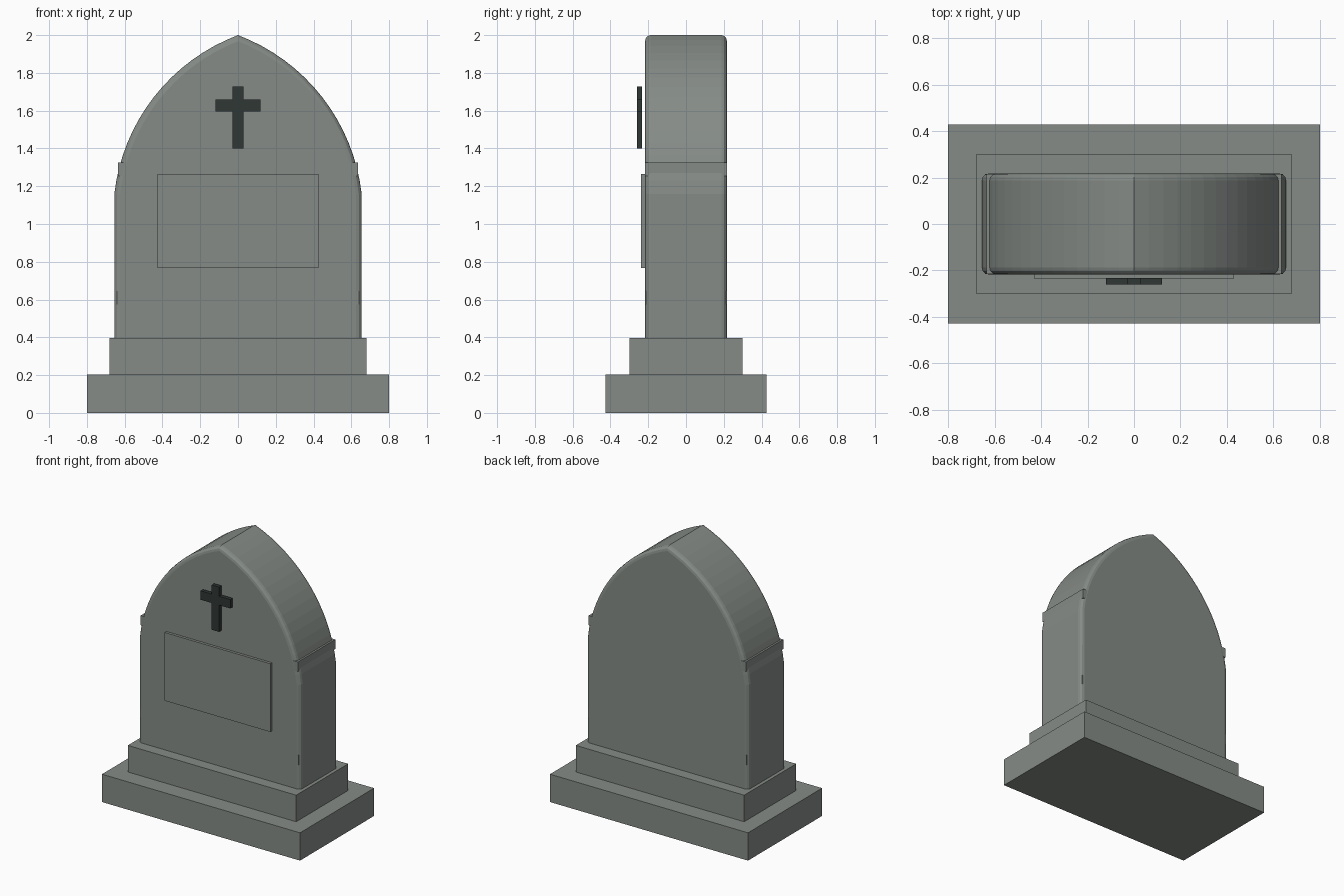
import bpy, bmesh, math

if "Cube" in bpy.data.objects:
    bpy.data.objects.remove(bpy.data.objects["Cube"])


def material(name, rgb):
    m = bpy.data.materials.new(name)
    m.diffuse_color = (*rgb, 1)
    m.use_nodes = True
    m.node_tree.nodes["Principled BSDF"].inputs["Base Color"].default_value = m.diffuse_color
    return m


stone = material("grey stone", (0.235, 0.26, 0.24))
iron = material("dark iron", (0.028, 0.038, 0.036))


def prism(name, outline, y0, y1, mat):
    """Extrude an x-z outline from y0 to y1."""
    bm = bmesh.new()
    front = [bm.verts.new((x, y0, z)) for x, z in outline]
    back = [bm.verts.new((x, y1, z)) for x, z in outline]
    bm.faces.new(front)
    bm.faces.new(back[::-1])
    n = len(outline)
    for i in range(n):
        j = (i + 1) % n
        bm.faces.new((front[j], front[i], back[i], back[j]))
    bmesh.ops.recalc_face_normals(bm, faces=bm.faces)
    mesh = bpy.data.meshes.new(name)
    bm.to_mesh(mesh)
    bm.free()
    mesh.materials.append(mat)
    ob = bpy.data.objects.new(name, mesh)
    bpy.context.collection.objects.link(ob)
    return ob


def block(name, half_x, y0, y1, z0, z1, mat=stone):
    return prism(name, [(-half_x, z0), (half_x, z0), (half_x, z1), (-half_x, z1)], y0, y1, mat)


# Stepped base
block("base", 0.80, -0.427, 0.427, 0, 0.203)
block("plinth", 0.68, -0.30, 0.30, 0.203, 0.397)

# Pointed-arch slab with softened front and back rims
cx, cz, r = -0.359, 1.045, 1.02
a0 = math.asin((1.16 - cz) / r)
a1 = math.acos(-cx / r)
steps = 16
arc = [(cx + r * math.cos(a0 + (a1 - a0) * i / steps),
        cz + r * math.sin(a0 + (a1 - a0) * i / steps)) for i in range(steps)]
right = [(0.655, 0.397)] + arc
outline = right + [(0, 2.0)] + [(-x, z) for x, z in reversed(right)]
slab = prism("headstone_slab", outline, -0.217, 0.217, stone)
weights = slab.data.attributes.new("bevel_weight_edge", 'FLOAT', 'EDGE')
for e in slab.data.edges:
    a, b = (slab.data.vertices[v].co for v in e.vertices)
    if abs(a.y - b.y) < 1e-4 and max(a.z, b.z) > 0.4:
        weights.data[e.index].value = 1
bevel = slab.modifiers.new("rim", 'BEVEL')
bevel.limit_method = 'WEIGHT'
bevel.width = 0.03
bevel.segments = 3

# Side bands, barely proud of the softened corners
block("upper_band", 0.635, -0.216, 0.216, 1.255, 1.325)
block("lower_band", 0.64, -0.216, 0.216, 0.575, 0.645)

# Raised inscription panel
block("panel", 0.427, -0.237, -0.21, 0.767, 1.265)

# Cross as one outline, mirrored about its centre
half = [(0.03, 1.40), (0.03, 1.595), (0.12, 1.595), (0.12, 1.66), (0.03, 1.66), (0.03, 1.727)]
prism("cross", half + [(-x, z) for x, z in reversed(half)], -0.26, -0.233, iron)
